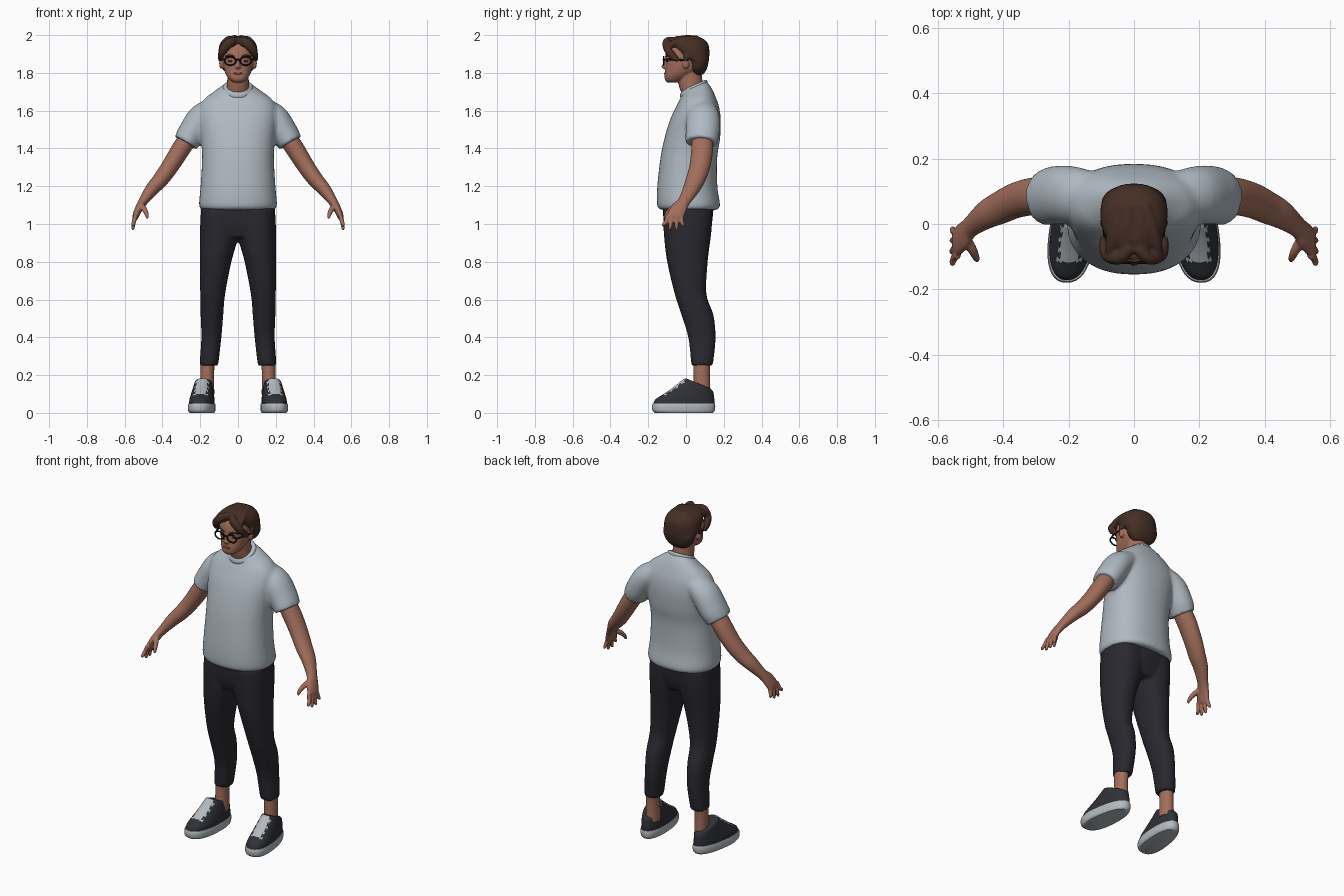
import bpy, bmesh, math
from mathutils import Vector, Matrix


def material(name, rgb):
    m = bpy.data.materials.new(name)
    m.diffuse_color = (*rgb, 1)
    return m


SKIN = material("skin", (0.36, 0.155, 0.105))
SHIRT = material("pale grey cotton", (0.43, 0.49, 0.54))
PANTS = material("charcoal cloth", (0.022, 0.021, 0.028))
HAIR = material("brown hair", (0.06, 0.028, 0.018))
SHOE = material("dark canvas", (0.028, 0.03, 0.037))
SOLE = material("light rubber", (0.45, 0.49, 0.52))
BLACK = material("black frame", (0.006, 0.006, 0.007))
LIPS = material("lips", (0.2, 0.07, 0.05))


def smooth_rings(rings, n):
    """Catmull-Rom interpolation of ring tuples."""
    out = []
    for i in range(len(rings) - 1):
        p = [rings[max(0, min(len(rings) - 1, i + k))] for k in (-1, 0, 1, 2)]
        for s in range(n):
            t = s / n
            out.append([0.5 * (2 * b + (c - a) * t + (2 * a - 5 * b + 4 * c - d) * t * t
                               + (3 * b - a - 3 * c + d) * t ** 3) for a, b, c, d in zip(*p)])
    return out + [list(rings[-1])]


def skin_rings(bm, loops):
    rows = [[bm.verts.new(p) for p in loop] for loop in loops]
    n = len(rows[0])
    fs = [bm.faces.new((r[i], r[(i + 1) % n], q[(i + 1) % n], q[i]))
          for r, q in zip(rows, rows[1:]) for i in range(n)]
    fs += [bm.faces.new(rows[0][::-1]), bm.faces.new(rows[-1])]
    bmesh.ops.recalc_face_normals(bm, faces=fs)


def stack(bm, rings, seg=32, power=2.0, n=4):
    """Level rings: (z, x centre, half width, y front, y back, tilt)."""
    loops = []
    for z, cx, rx, yf, yb, tilt in smooth_rings(rings, n):
        loop = []
        for i in range(seg):
            a = 2 * math.pi * i / seg
            c, s = math.cos(a), math.sin(a)
            dx = math.copysign(abs(c) ** (2 / power), c) * rx
            dy = math.copysign(abs(s) ** (2 / power), s) * (yb - yf) / 2
            loop.append((cx + dx, (yf + yb) / 2 + dy, z + tilt * dy))
        loops.append(loop)
    skin_rings(bm, loops)


def tube(bm, rings, side=1, seg=16, n=4):
    """Rings along a path: (x, y, z, radius toward y, other radius)."""
    pts = smooth_rings(rings, n)
    loops = []
    for i, (x, y, z, a, b) in enumerate(pts):
        t = Vector(pts[min(i + 1, len(pts) - 1)][:3]) - Vector(pts[max(i - 1, 0)][:3])
        t.normalize()
        u = Vector((0, 1, 0)) - t * t.y
        u.normalize()
        v = t.cross(u)
        loop = [Vector((x, y, z)) + u * a * math.cos(k * 2 * math.pi / seg)
                + v * b * math.sin(k * 2 * math.pi / seg) for k in range(seg)]
        loops.append([(p.x * side, p.y, p.z) for p in loop])
    skin_rings(bm, loops)


def ball(bm, loc, scale):
    bmesh.ops.create_uvsphere(bm, u_segments=16, v_segments=10, radius=1,
                              matrix=Matrix.Translation(loc) @ Matrix.Diagonal((*scale, 1)))


def finish(name, bm, mats, voxel=0, relax=0):
    me = bpy.data.meshes.new(name)
    bm.to_mesh(me)
    bm.free()
    ob = bpy.data.objects.new(name, me)
    bpy.context.collection.objects.link(ob)
    for m in mats:
        me.materials.append(m)
    bpy.ops.object.select_all(action='DESELECT')
    ob.select_set(True)
    bpy.context.view_layer.objects.active = ob
    bpy.ops.object.shade_smooth_by_angle(angle=math.radians(50))
    if voxel:
        r = ob.modifiers.new("blend", 'REMESH')
        r.mode, r.voxel_size, r.use_smooth_shade = 'VOXEL', voxel, True
        s = ob.modifiers.new("relax", 'SMOOTH')
        s.factor, s.iterations = 0.5, relax
    return ob


# Shirt: body, sleeves and neckband
bm = bmesh.new()
stack(bm, [(1.075, 0, .19, -.135, .165, 0), (1.10, 0, .206, -.153, .18, 0),
           (1.2, 0, .198, -.152, .166, 0), (1.35, 0, .19, -.135, .165, 0),
           (1.45, 0, .196, -.115, .18, 0), (1.55, 0, .207, -.085, .184, 0),
           (1.62, 0, .203, -.053, .175, 0), (1.665, 0, .175, -.032, .158, .05),
           (1.70, 0, .125, -.022, .135, .25), (1.728, 0, .078, -.02, .108, .45)],
      seg=48, power=2.3)
for s in (1, -1):
    tube(bm, [(.12, .09, 1.61, .07, .06), (.19, .09, 1.565, .088, .074),
              (.24, .088, 1.49, .09, .074), (.265, .082, 1.45, .086, .07),
              (.277, .08, 1.43, .083, .066)], s, 24)
finish("shirt", bm, [SHIRT], .01, 4)

bm = bmesh.new()
stack(bm, [(1.70, 0, .076, -.03, .11, .45), (1.715, 0, .081, -.032, .114, .45),
           (1.732, 0, .076, -.024, .11, .45), (1.737, 0, .068, -.015, .10, .45)])
finish("neckband", bm, [SHIRT])

# Trousers
bm = bmesh.new()
stack(bm, [(.93, 0, .13, -.10, .115, 0), (1.0, 0, .19, -.118, .137, 0),
           (1.1, 0, .193, -.122, .147, 0)], power=2.4)
for s in (1, -1):
    stack(bm, [(.25, s * .153, .047, .03, .14, 0), (.275, s * .152, .05, .026, .145, 0),
               (.4, s * .141, .053, .012, .157, 0), (.52, s * .138, .06, -.025, .145, 0),
               (.63, s * .134, .066, -.06, .108, 0), (.8, s * .118, .083, -.10, .115, 0),
               (.92, s * .102, .1, -.115, .13, 0), (1.0, s * .098, .102, -.12, .138, 0),
               (1.08, s * .096, .1, -.12, .14, 0)], power=2.2)
finish("trousers", bm, [PANTS], .01, 3)

# Arms, palms, fingers and thumbs
for s, label in ((1, "left"), (-1, "right")):
    bm = bmesh.new()
    tube(bm, [(.24, .085, 1.49, .055, .048), (.30, .086, 1.40, .058, .05),
              (.36, .073, 1.305, .055, .046), (.41, .05, 1.235, .051, .042),
              (.455, .027, 1.185, .044, .036), (.502, -.01, 1.12, .033, .025),
              (.523, -.035, 1.085, .042, .021), (.539, -.053, 1.05, .044, .018),
              (.545, -.06, 1.03, .038, .014)], s, 20)
    for k in (-1.5, -.5, .5, 1.5):
        y, tip = -.06 + .023 * k, .966 + .009 * k * k
        tube(bm, [(.54, y, 1.05, .012, .012), (.552, y - .004 + .005 * k, 1.01, .0115, .0115),
                  (.556, -.068 + .035 * k, tip + .01, .0095, .0095),
                  (.555, -.068 + .037 * k, tip, .005, .005)], s, 10)
    tube(bm, [(.517, -.04, 1.10, .016, .016), (.497, -.075, 1.08, .015, .015),
              (.485, -.10, 1.055, .012, .012), (.48, -.112, 1.03, .007, .007)], s, 10)
    finish(label + "_arm", bm, [SKIN], .005, 2)

# Ankles and shoes
for s, label in ((1, "left"), (-1, "right")):
    bm = bmesh.new()
    stack(bm, [(.10, s * .163, .038, .035, .13, 0), (.2, s * .163, .036, .04, .126, 0),
               (.3, s * .158, .038, .04, .13, 0)], 20)
    finish(label + "_ankle", bm, [SKIN])

    def foot_shape(bm):
        # wider toe, narrower heel, toe turned outward
        for v in bm.verts:
            v.co.x = s * (.188 - .1 * v.co.y + v.co.x * (1 - .7 * v.co.y))

    bm = bmesh.new()
    stack(bm, [(0, 0, .062, -.165, .143, 0), (.012, 0, .068, -.177, .152, 0),
               (.035, 0, .069, -.18, .155, 0), (.05, 0, .066, -.176, .152, 0)], 40, 2.4)
    foot_shape(bm)
    bmesh.ops.recalc_face_normals(bm, faces=bm.faces)
    finish(label + "_sole", bm, [SOLE])

    bm = bmesh.new()
    stack(bm, [(.045, 0, .064, -.173, .15, 0), (.07, 0, .063, -.163, .15, 0),
               (.092, 0, .06, -.125, .148, -.03), (.115, 0, .056, -.08, .146, -.1),
               (.135, 0, .052, -.042, .142, -.22), (.152, 0, .048, -.01, .135, -.4),
               (.156, 0, .042, .004, .126, -.42)], 64, 2.3, 6)
    bm.normal_update()
    for f in bm.faces:
        c = f.calc_center_median()
        wide = .036 if int((c.y + 1) / .016) % 2 else .027
        if -.115 < c.y < .0 and abs(c.x) < wide and c.z > .088:
            f.material_index = 1
    foot_shape(bm)
    bmesh.ops.recalc_face_normals(bm, faces=bm.faces)
    finish(label + "_shoe", bm, [SHOE, SOLE])

# Head: skull, neck, nose, ears
bm = bmesh.new()
stack(bm, [(1.75, 0, .026, -.10, -.05, 0), (1.765, 0, .046, -.112, -.01, 0),
           (1.79, 0, .063, -.113, .03, 0), (1.82, 0, .075, -.110, .08, 0),
           (1.86, 0, .082, -.107, .10, 0), (1.90, 0, .086, -.108, .11, 0),
           (1.95, 0, .078, -.09, .105, 0), (1.98, 0, .05, -.05, .07, 0)], 32, 2.3)
stack(bm, [(1.66, 0, .07, -.01, .11, 0), (1.74, 0, .058, -.04, .09, 0),
           (1.83, 0, .058, -.045, .08, 0)], 24)
stack(bm, [(1.822, 0, .010, -.122, -.08, 0), (1.832, 0, .017, -.131, -.08, 0),
           (1.845, 0, .011, -.126, -.08, 0), (1.875, 0, .008, -.112, -.08, 0)], 12)
for s in (1, -1):
    ball(bm, (s * .088, .0, 1.85), (.012, .018, .03))
finish("head", bm, [SKIN], .005, 2)

bm = bmesh.new()
ball(bm, (0, -.111, 1.797), (.024, .005, .006))
finish("mouth", bm, [LIPS])

# Hair: cap, parted fringe and crown locks
bm = bmesh.new()
stack(bm, [(1.79, 0, .05, .04, .09, 0), (1.82, 0, .083, .018, .11, 0),
           (1.86, 0, .098, .01, .12, 0), (1.885, 0, .102, -.035, .123, 0),
           (1.91, 0, .103, -.06, .124, 0), (1.945, 0, .099, -.085, .12, 0),
           (1.975, 0, .08, -.088, .10, 0), (1.995, 0, .045, -.05, .06, 0)], 32, 2.2)
for s in (1, -1):
    tube(bm, [(.012, -.07, 1.975, .02, .018), (.042, -.104, 1.962, .02, .024),
              (.076, -.098, 1.925, .02, .024), (.092, -.07, 1.89, .02, .015),
              (.096, -.04, 1.865, .01, .008)], s, 12)
    for x in (.02, .055):
        tube(bm, [(x * .6, .06, 1.982, .016, .016), (x, -.01, 1.984 - x * .2, .02, .02),
                  (x * 1.25, -.07, 1.97 - x * .3, .02, .02),
                  (x * 1.4, -.105, 1.955 - x * .4, .012, .012)], s, 12)
    tube(bm, [(.09, .01, 1.90, .02, .012), (.093, .0, 1.875, .016, .01),
              (.088, -.005, 1.85, .007, .006)], s, 10)
finish("hair", bm, [HAIR], .006, 2)

# Eyes and brows
bm = bmesh.new()
for s in (1, -1):
    ball(bm, (s * .04, -.1, 1.862), (.012, .005, .005))
    tube(bm, [(.018, -.107, 1.886, .004, .004), (.045, -.1, 1.892, .004, .005),
              (.066, -.084, 1.886, .004, .003)], s, 8)
finish("eyes_and_brows", bm, [HAIR])

# Glasses: rims, bridge and temples
bm = bmesh.new()
for s in (1, -1):
    loops = []
    for i in range(25):
        a = 2 * math.pi * i / 24
        d = Vector((math.cos(a), 0, math.sin(a)))
        mid = Vector((s * .041 + .03 * d.x, -.118, 1.863 + .022 * d.z))
        loops.append([mid + .0042 * (d * math.cos(b) + Vector((0, math.sin(b), 0)))
                      for b in [k * math.pi / 4 for k in range(8)]])
    skin_rings(bm, loops)
    tube(bm, [(.07, -.118, 1.87, .004, .005), (.086, -.07, 1.87, .004, .005),
              (.095, .01, 1.868, .004, .005)], s, 8)
tube(bm, [(-.013, -.119, 1.868, .004, .004), (0, -.121, 1.871, .004, .004),
          (.013, -.119, 1.868, .004, .004)], 1, 8)
finish("glasses", bm, [BLACK])
